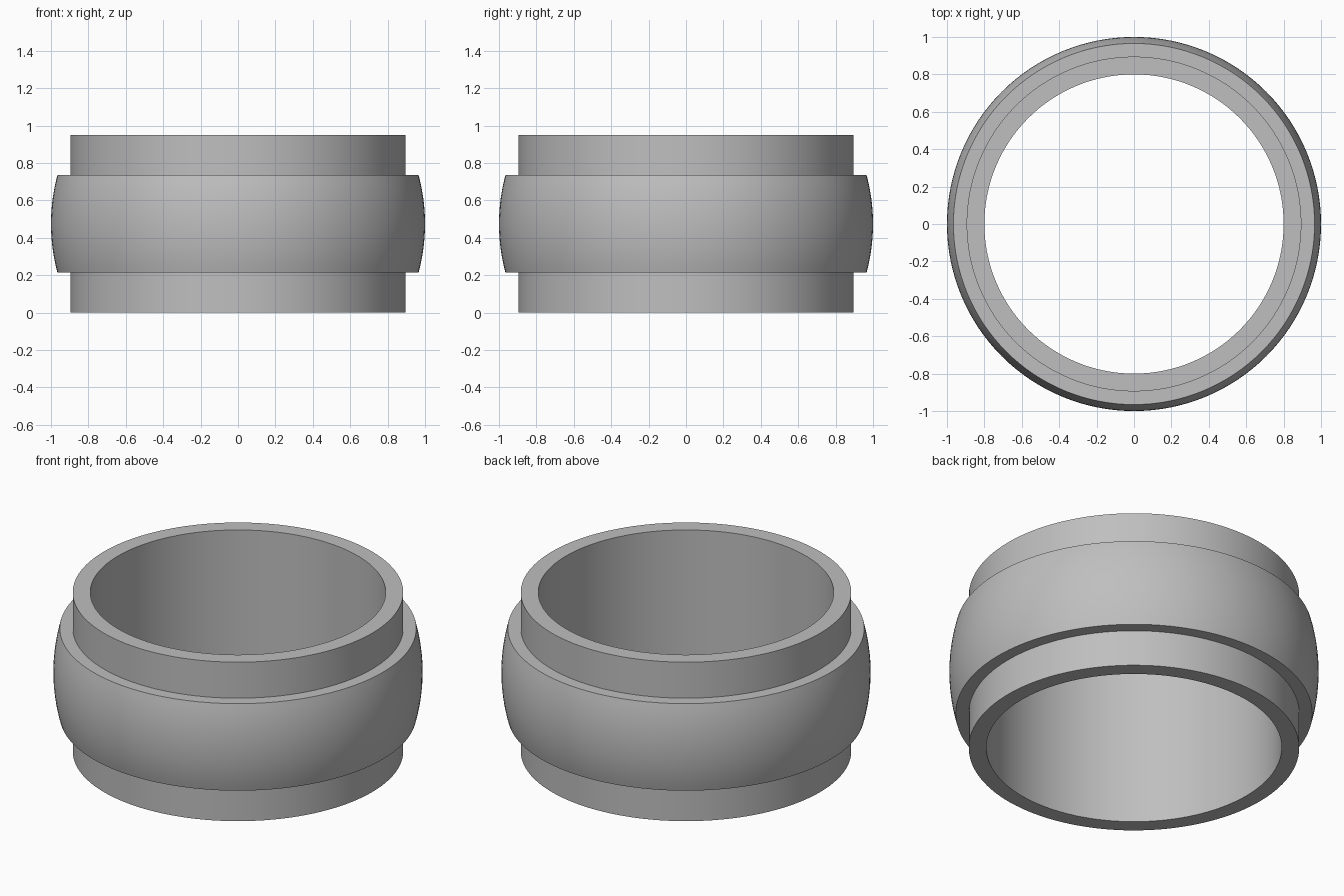
import bpy, bmesh, math

if "Cube" in bpy.data.objects:
    bpy.data.objects.remove(bpy.data.objects["Cube"])

SEGMENTS = 128
HEIGHT, MID = 0.95, 0.475
INNER_R, SLEEVE_R, BAND_HALF = 0.80, 0.895, 0.26

grey = bpy.data.materials.new("light_grey")
grey.diffuse_color = (0.52, 0.52, 0.52, 1)
grey.use_nodes = True
grey.node_tree.nodes["Principled BSDF"].inputs["Base Color"].default_value = grey.diffuse_color

# Half-profile: stepped sleeve with a spherical band of radius 1 around the middle
tilt = math.asin(BAND_HALF)
steps = 16
band = [(math.cos(a), MID + math.sin(a))
        for a in (-tilt + 2 * tilt * i / steps for i in range(steps + 1))]
profile = ([(INNER_R, 0), (SLEEVE_R, 0), (SLEEVE_R, MID - BAND_HALF)] + band
           + [(SLEEVE_R, MID + BAND_HALF), (SLEEVE_R, HEIGHT), (INNER_R, HEIGHT)])

# Revolve the closed profile into a ring
bm = bmesh.new()
rings = []
for s in range(SEGMENTS):
    a = 2 * math.pi * s / SEGMENTS
    rings.append([bm.verts.new((r * math.cos(a), r * math.sin(a), z)) for r, z in profile])
n = len(profile)
for s in range(SEGMENTS):
    here, there = rings[s], rings[(s + 1) % SEGMENTS]
    for i in range(n):
        j = (i + 1) % n
        bm.faces.new((here[i], there[i], there[j], here[j]))
bmesh.ops.recalc_face_normals(bm, faces=bm.faces)

mesh = bpy.data.meshes.new("bearing_ring")
bm.to_mesh(mesh)
bm.free()
mesh.materials.append(grey)
ring = bpy.data.objects.new("bearing_ring", mesh)
bpy.context.collection.objects.link(ring)

# Smooth round walls, crisp step edges
bpy.context.view_layer.objects.active = ring
ring.select_set(True)
bpy.ops.object.shade_smooth_by_angle(angle=math.radians(30))
